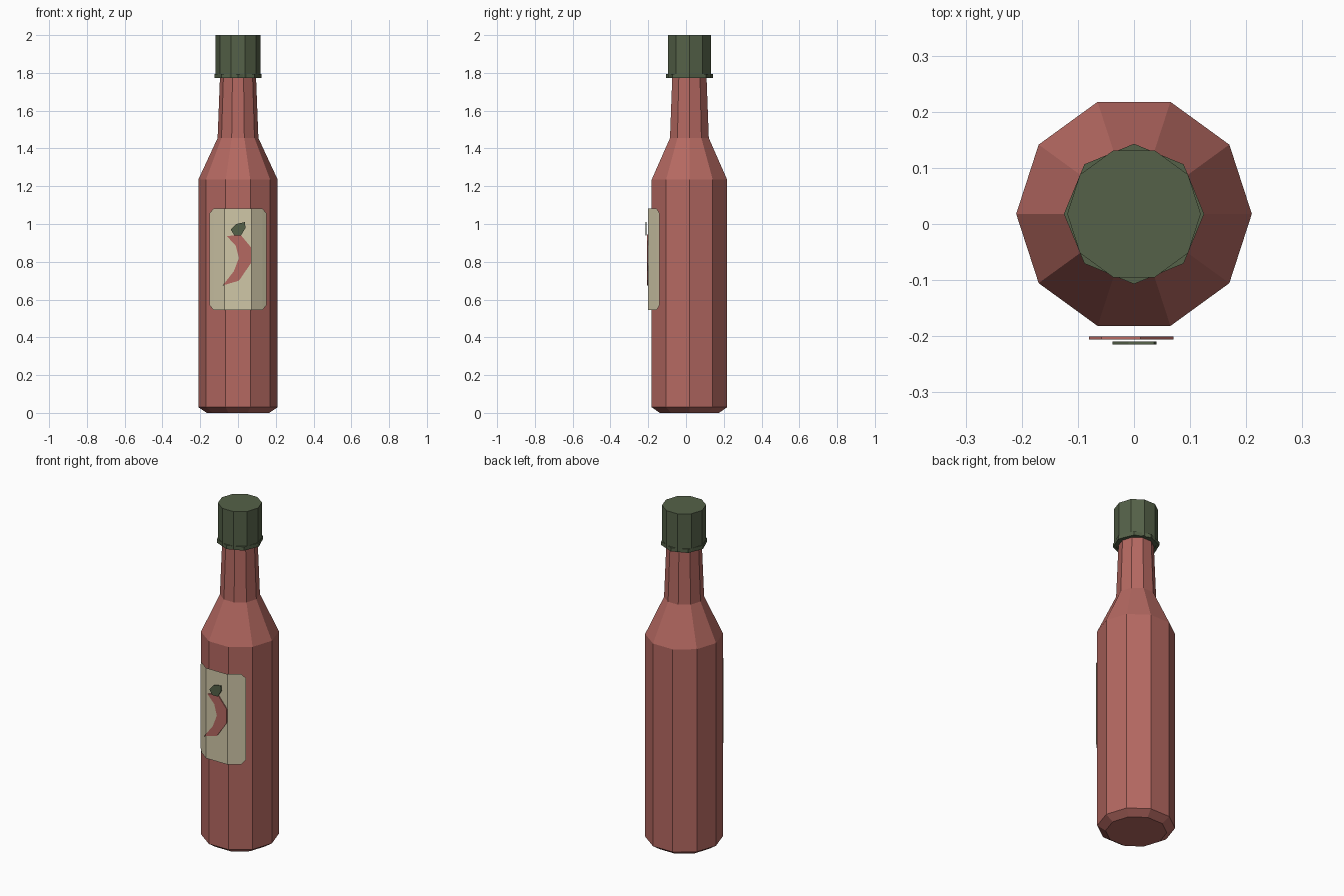
import bpy, bmesh, math

if "Cube" in bpy.data.objects:
    bpy.data.objects.remove(bpy.data.objects["Cube"])

CY = 0.018  # bottle axis in y


def material(name, rgb):
    m = bpy.data.materials.new(name)
    m.diffuse_color = (*rgb, 1)
    m.use_nodes = True
    m.node_tree.nodes["Principled BSDF"].inputs["Base Color"].default_value = m.diffuse_color
    return m


RED = material("sauce red", (0.46, 0.14, 0.12))
GREEN = material("cap green", (0.09, 0.12, 0.065))
CREAM = material("label cream", (0.63, 0.57, 0.39))


def finish(name, bm, mat):
    bmesh.ops.recalc_face_normals(bm, faces=bm.faces)
    me = bpy.data.meshes.new(name)
    bm.to_mesh(me)
    bm.free()
    me.materials.append(mat)
    ob = bpy.data.objects.new(name, me)
    bpy.context.collection.objects.link(ob)
    return ob


def lathe(name, profile, sides, mat, closed=False):
    """Faceted turned part; profile is (radius, height) pairs."""
    bm = bmesh.new()
    rings = [[bm.verts.new((r * math.cos(math.tau * i / sides),
                            CY + r * math.sin(math.tau * i / sides), z))
              for i in range(sides)] for r, z in profile]
    pairs = list(zip(rings, rings[1:]))
    if closed:
        pairs.append((rings[-1], rings[0]))
    else:
        bm.faces.new(rings[0])
        bm.faces.new(rings[-1])
    for a, b in pairs:
        for i in range(sides):
            j = (i + 1) % sides
            bm.faces.new((a[i], a[j], b[j], b[i]))
    return finish(name, bm, mat)


def plate(name, outline, front, back, mat):
    """Thin flat shape facing the front; outline is (x, z) pairs."""
    bm = bmesh.new()
    face = bm.faces.new([bm.verts.new((x, back, z)) for x, z in outline])
    ext = bmesh.ops.extrude_face_region(bm, geom=[face], use_keep_orig=True)
    for v in ext["geom"]:
        if isinstance(v, bmesh.types.BMVert):
            v.co.y = front
    return finish(name, bm, mat)


# Glass bottle: chamfered base, straight body, shoulder and tapered neck
lathe("bottle", [(0.165, 0), (0.21, 0.03), (0.21, 1.235),
                 (0.108, 1.455), (0.095, 1.79)], 10, RED)

# Screw cap and its eight-sided retaining ring
lathe("cap", [(0.119, 1.775), (0.119, 2.0)], 10, GREEN)
lathe("cap_ring", [(0.108, 1.772), (0.125, 1.772),
                   (0.125, 1.794), (0.108, 1.794)], 8, GREEN, closed=True)

# Label sheet wrapped over three facets, with clipped corners
bm = bmesh.new()
columns = []
for x, y, inset in [(-0.15, -0.14, 0.025), (-0.13, -0.156, 0.0), (-0.071, -0.2, 0.0),
                    (0.071, -0.2, 0.0), (0.13, -0.156, 0.0), (0.15, -0.14, 0.025)]:
    columns.append([bm.verts.new((x, y, z))
                    for z in (0.545 + inset, 1.082 - inset)])
for a, b in zip(columns, columns[1:]):
    bm.faces.new((a[0], b[0], b[1], a[1]))
label = finish("label", bm, CREAM)
if label.data.polygons[2].normal.y > 0:
    label.data.flip_normals()

# Chilli emblem and its stem
plate("chilli", [(-0.058, 0.935), (0.012, 0.945), (0.07, 0.875), (0.07, 0.795),
                 (0.005, 0.70), (-0.08, 0.675), (-0.022, 0.75), (0.005, 0.82),
                 (-0.012, 0.885)], -0.206, -0.2005, RED)
plate("chilli_stem", [(-0.038, 0.97), (-0.01, 1.0), (0.036, 1.01), (0.04, 0.98),
                      (0.016, 0.94), (-0.02, 0.94)], -0.215, -0.209, GREEN)
